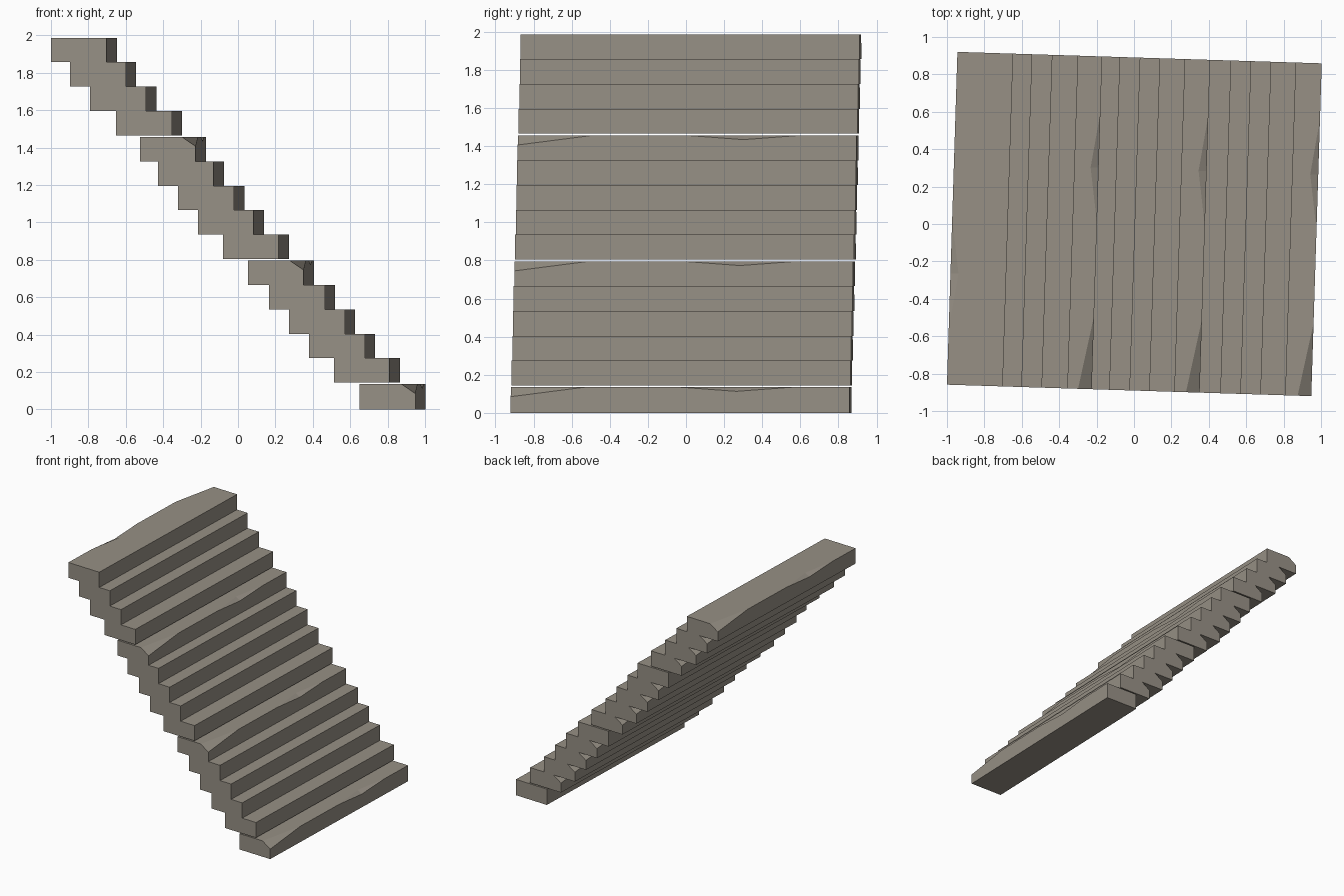
import bpy, bmesh, math
from mathutils import Matrix

cube = bpy.data.objects.get("Cube")
if cube:
    bpy.data.objects.remove(cube)

# Single stone colour
stone = bpy.data.materials.new("warm_grey_stone")
stone.use_nodes = True
COLOUR = (0.31, 0.28, 0.235, 1)
stone.diffuse_color = COLOUR
stone.node_tree.nodes["Principled BSDF"].inputs["Base Color"].default_value = COLOUR

TURN = math.radians(-1.8)   # whole flight is slightly skewed
HALF_W, HALF_L = 0.149, 0.89
RISE, GAP = 0.1303, 0.0095

# Wear along the nosing: position along the step, inward bite, drop
WEAR = [(-HALF_L, 0.073, 0.05), (-0.5, 0, 0), (0, 0, 0),
        (0.295, 0.043, 0.022), (0.59, 0, 0), (HALF_L, 0, 0)]


def make_step(name, u, z, height, reverse):
    """Stone slab with a chipped top edge; reversed slabs hide the chips at the back."""
    bm = bmesh.new()
    inner, outer = [], []
    for v, bite, drop in WEAR:
        edge = bm.verts.new((HALF_W, v, height - drop))
        outer.append(edge)
        inner.append(bm.verts.new((HALF_W - bite, v, height)) if bite else edge)
    top_a, top_b = (bm.verts.new((-HALF_W, s * HALF_L, height)) for s in (-1, 1))
    low_a, low_b = (bm.verts.new((-HALF_W, s * HALF_L, 0)) for s in (-1, 1))
    toe_a, toe_b = (bm.verts.new((HALF_W, s * HALF_L, 0)) for s in (-1, 1))
    # tread, riser, back, underside and the two ends
    bm.faces.new([top_a] + inner + [top_b])
    bm.faces.new([toe_a, toe_b] + outer[::-1])
    bm.faces.new([top_a, top_b, low_b, low_a])
    bm.faces.new([low_a, low_b, toe_b, toe_a])
    bm.faces.new([top_a, low_a, toe_a, outer[0], inner[0]])
    bm.faces.new([top_b, outer[-1], toe_b, low_b])
    # chipped facets
    for i in range(len(WEAR) - 1):
        ring = list(dict.fromkeys([inner[i], outer[i], outer[i + 1], inner[i + 1]]))
        if len(ring) > 2:
            bm.faces.new(ring)
    bmesh.ops.recalc_face_normals(bm, faces=bm.faces)
    mesh = bpy.data.meshes.new(name)
    bm.to_mesh(mesh)
    bm.free()
    mesh.materials.append(stone)
    step = bpy.data.objects.new(name, mesh)
    step.matrix_world = (Matrix.Rotation(TURN, 4, "Z") @ Matrix.Translation((u, 0, z))
                         @ Matrix.Rotation(math.pi if reverse else 0, 4, "Z"))
    bpy.context.collection.objects.link(step)


# Front left corner of each step, from the bottom up
lefts = [0.65, 0.513, 0.38, 0.273, 0.166, 0.053, -0.08, -0.214,
         -0.32, -0.428, -0.524, -0.652, -0.79, -0.898, -1.0]
for k, left in enumerate(lefts):
    u = (left - HALF_L * math.sin(TURN)) / math.cos(TURN) + HALF_W
    z = k * RISE + (k + 4) // 5 * GAP + (0.004 if k else 0)
    make_step(f"step_{k + 1}", u, z, RISE if k else 0.135, k % 5 != 0)
